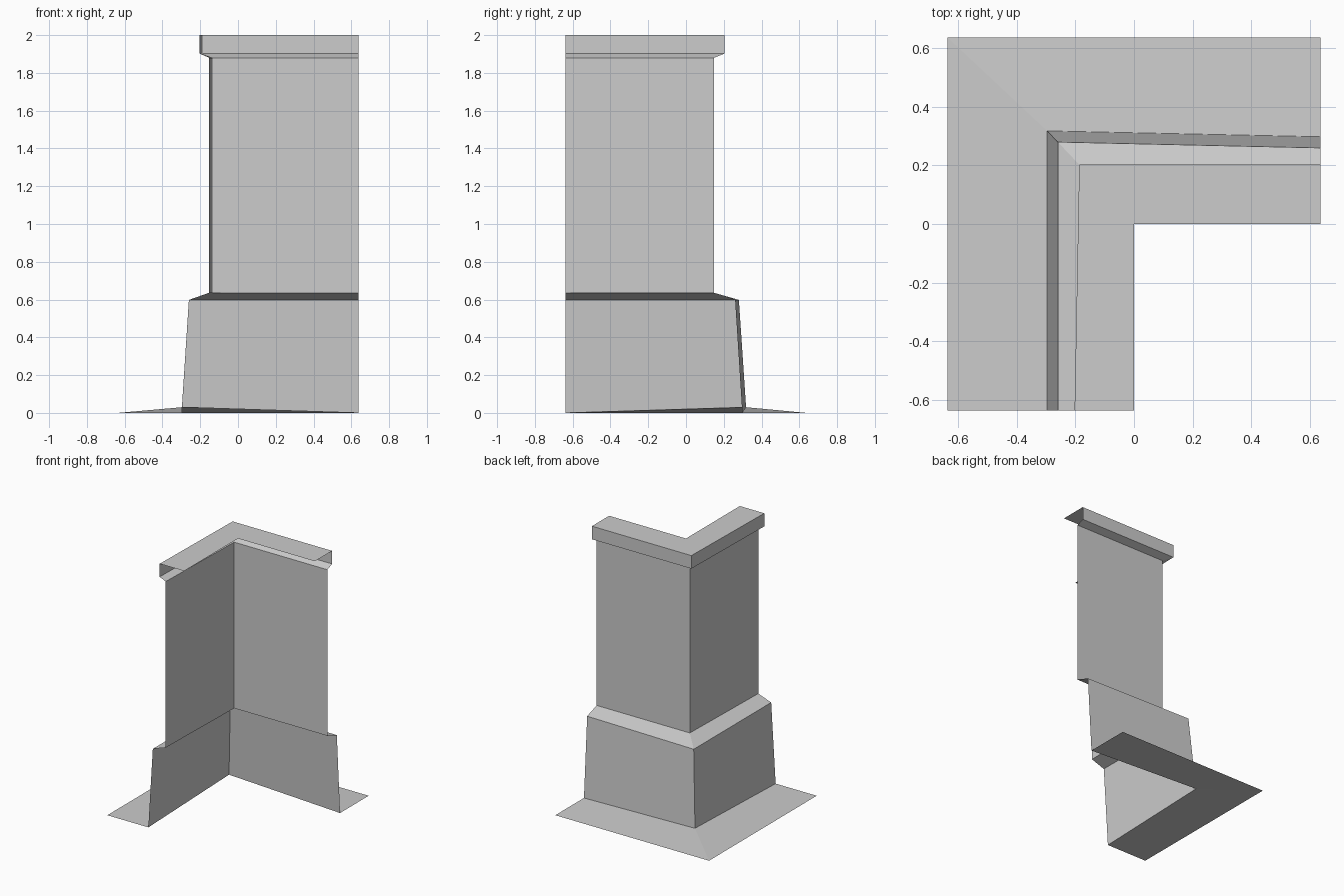
import bpy
import bmesh

cube = bpy.data.objects.get("Cube")
if cube:
    bpy.data.objects.remove(cube, do_unlink=True)

END = 0.637  # where both arms of the corner are cut off

stone = bpy.data.materials.new("light_grey_stone")
stone.diffuse_color = (0.604, 0.604, 0.604, 1)
stone.use_nodes = True
stone.node_tree.nodes["Principled BSDF"].inputs["Base Color"].default_value = stone.diffuse_color


def ring(x_end, x_corner, y_corner, y_end, z, z_corner=None):
    """L-shaped outline: end of the back arm, corner, end of the side arm."""
    return [(END, y_end, z),
            (x_corner, y_corner, z if z_corner is None else z_corner),
            (x_end, -END, z)]


def band(name, *rings):
    """Open sheet joining successive L-shaped outlines."""
    bm = bmesh.new()
    rows = [[bm.verts.new(p) for p in r] for r in rings]
    for low, high in zip(rows, rows[1:]):
        for i in range(2):
            bm.faces.new((low[i], low[i + 1], high[i + 1], high[i]))
    mesh = bpy.data.meshes.new(name)
    bm.to_mesh(mesh)
    bm.free()
    mesh.materials.append(stone)
    obj = bpy.data.objects.new(name, mesh)
    bpy.context.collection.objects.link(obj)
    return obj


# Outlines from the ground up
skirt_edge = ring(-END, -END, END, END, 0)
base_foot = ring(-0.297, -0.297, 0.318, 0.298, 0, 0.03)
base_top = ring(-0.26, -0.26, 0.28, 0.26, 0.598)
wall_foot = ring(-0.153, -0.135, 0.148, 0.148, 0.636)
wall_top = ring(-0.153, -0.135, 0.148, 0.148, 1.88)
cap_foot = ring(-0.203, -0.187, 0.204, 0.204, 1.902)
cap_top = ring(-0.203, -0.187, 0.204, 0.204, 2)
cap_inner = ring(0, 0, 0, 0, 2)

# Parts
band("ground_skirt", skirt_edge, base_foot)
band("sloping_base", base_foot, base_top)
band("base_ledge", base_top, wall_foot)
band("corner_wall", wall_foot, wall_top)
band("cap_soffit", wall_top, cap_foot)
band("cap", cap_foot, cap_top, cap_inner)
